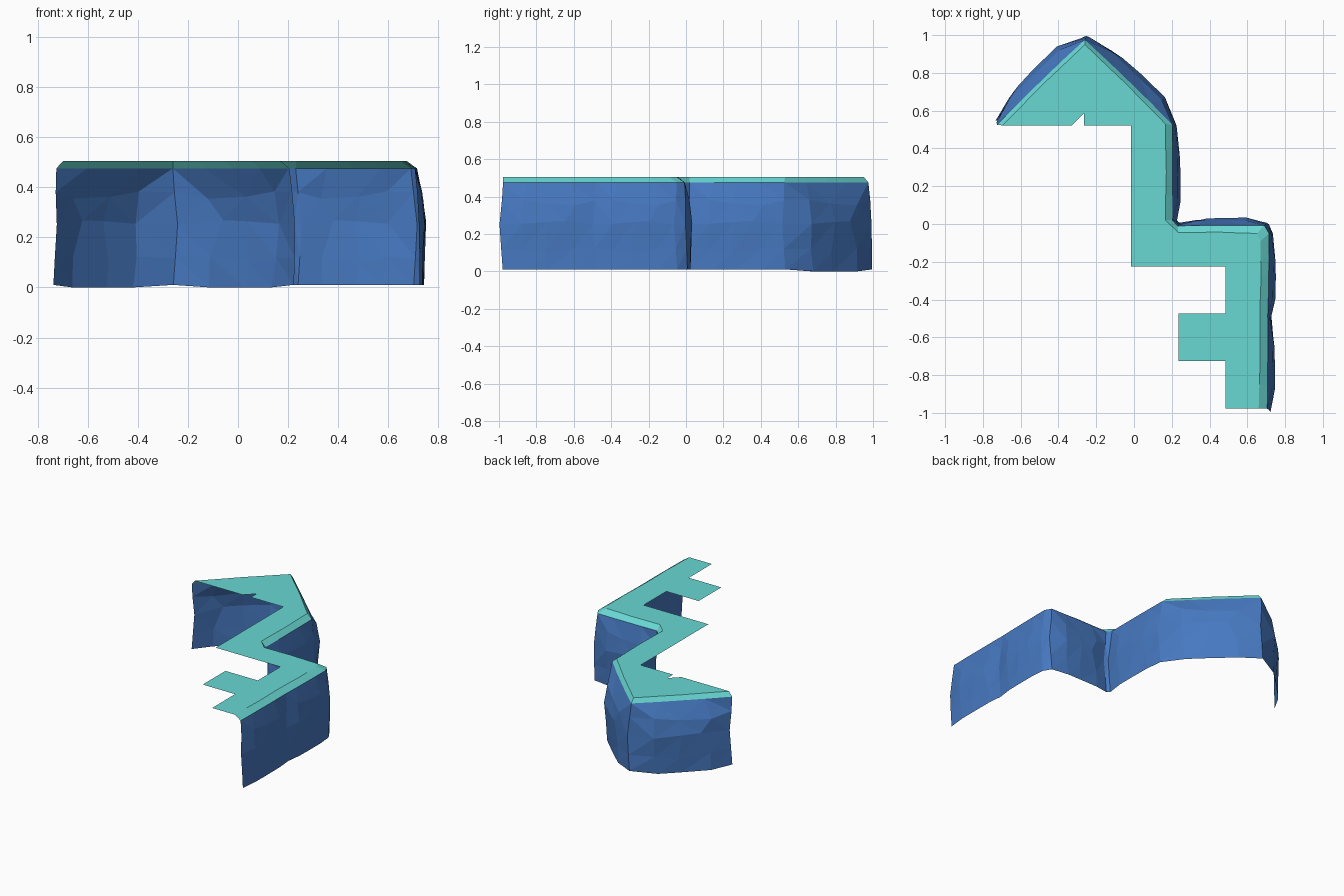
import bpy, bmesh, random
from mathutils import Vector

if "Cube" in bpy.data.objects:
    bpy.data.objects.remove(bpy.data.objects["Cube"])

def material(name, rgb):
    m = bpy.data.materials.new(name)
    m.diffuse_color = (*rgb, 1)
    m.use_nodes = True
    m.node_tree.nodes["Principled BSDF"].inputs["Base Color"].default_value = m.diffuse_color
    return m

rock = material("blue rock", (0.062, 0.19, 0.53))
grass = material("teal grass", (0.14, 0.68, 0.65))

# Cliff edge path: rim line under the grass, and inner line of the bevelled lip
rim = [(-.725, .525), (-.26, .975), (.203, .525), (.203, .02), (.23, -.01),
       (.69, -.008), (.715, -.05), (.708, -.48), (.705, -.978)]
inner = [(-.698, .522), (-.26, .95), (.166, .53), (.166, .02), (.235, -.045),
         (.65, -.05), (.67, -.09), (.666, -.48), (.66, -.978)]
rim = [Vector(p) for p in rim]
inner = [Vector(p) for p in inner]
# Outward bulge of each stretch (0 = plain corner piece with no inner columns)
bulge = [.058, .058, .024, 0, .022, 0, .020, .020]

rows = [.475, .38, .25, .12, .01]
row_bulge = [.08, .8, 1, .95, .85]
seam_out = [0, .010, .017, .019, .019]
seam_along = [0, .006, .019, .010, .002]

def normal(a, b):
    d = (b - a).normalized()
    return Vector((-d.y, d.x))

seg_n = [normal(a, b) for a, b in zip(rim, rim[1:])]

def seam(i):
    """Column of points where two cliff pieces meet."""
    n = (seg_n[max(i - 1, 0)] + seg_n[min(i, len(seg_n) - 1)]).normalized()
    along = Vector((n.y, -n.x))
    return [(*(rim[i] + n * o + along * s), z)
            for z, o, s in zip(rows, seam_out, seam_along)]

def inner_columns(i):
    """Rough columns between seams; the same pattern repeats on every piece."""
    rnd = random.Random(4)
    a, b, n = rim[i], rim[i + 1], seg_n[i]
    big = bulge[i] > .04
    cols = []
    for t, f in ((.27, .9), (.5, 1.0), (.74, 1.0)):
        col = []
        for k, z in enumerate(rows):
            mid = 0 < k < 4
            tj = t + rnd.uniform(-.07, .07) * (k > 0)
            zj = z + rnd.uniform(-.03, .03) * mid
            if k == 4 and big:
                zj = 0
            out = bulge[i] * f * row_bulge[k] + .014 * (k > 0)
            out += rnd.uniform(-.010, .008) * mid
            col.append((*(a.lerp(b, tj) + n * out), zj))
        cols.append((t, col))
    return cols

# Walk the path and gather wall columns and matching lip points
columns, lip = [], []
for i in range(len(rim)):
    columns.append(seam(i))
    lip.append((*inner[i], .505))
    if i < len(bulge) and bulge[i]:
        for t, col in inner_columns(i):
            columns.append(col)
            wob = .005 if t == .5 else .002
            lip.append((*(inner[i].lerp(inner[i + 1], t) + seg_n[i] * wob), .505))

def finish(bm, name, mat):
    me = bpy.data.meshes.new(name)
    bm.to_mesh(me)
    bm.free()
    me.materials.append(mat)
    bpy.context.collection.objects.link(bpy.data.objects.new(name, me))

def strip(bm, cols):
    """Skin neighbouring columns of points with quads facing outward."""
    vs = [[bm.verts.new(p) for p in c] for c in cols]
    for a, b in zip(vs, vs[1:]):
        for k in range(len(a) - 1):
            bm.faces.new((a[k], b[k], b[k + 1], a[k + 1]))
    bm.normal_update()
    return vs

# Rock wall, faceted by splitting the warped quads
bm = bmesh.new()
strip(bm, columns)
for f in bm.faces:
    if f.normal.length < .01:
        f.normal_update()
bmesh.ops.reverse_faces(bm, faces=bm.faces[:])
bmesh.ops.triangulate(bm, faces=bm.faces[:])
finish(bm, "cliff_wall", rock)

# Grass: bevelled lip plus the flat stepped top
bm = bmesh.new()
vs = strip(bm, [[p, c[0]] for p, c in zip(lip, columns)])
bmesh.ops.reverse_faces(bm, faces=bm.faces[:])
steps = [(.485, -.978), (.485, -.725), (.235, -.725), (.235, -.475),
         (.485, -.475), (.485, -.225), (-.015, -.225), (-.015, .522),
         (-.265, .522), (-.265, .585), (-.33, .522)]
top = [c[0] for c in vs] + [bm.verts.new((x, y, .505)) for x, y in steps]
face = bm.faces.new(top)
face.normal_update()
if face.normal.z < 0:
    face.normal_flip()
for f in bm.faces:
    f.normal_update()
    if f.normal.z < 0:
        f.normal_flip()
bmesh.ops.triangulate(bm, faces=[face])
finish(bm, "grass_top", grass)
